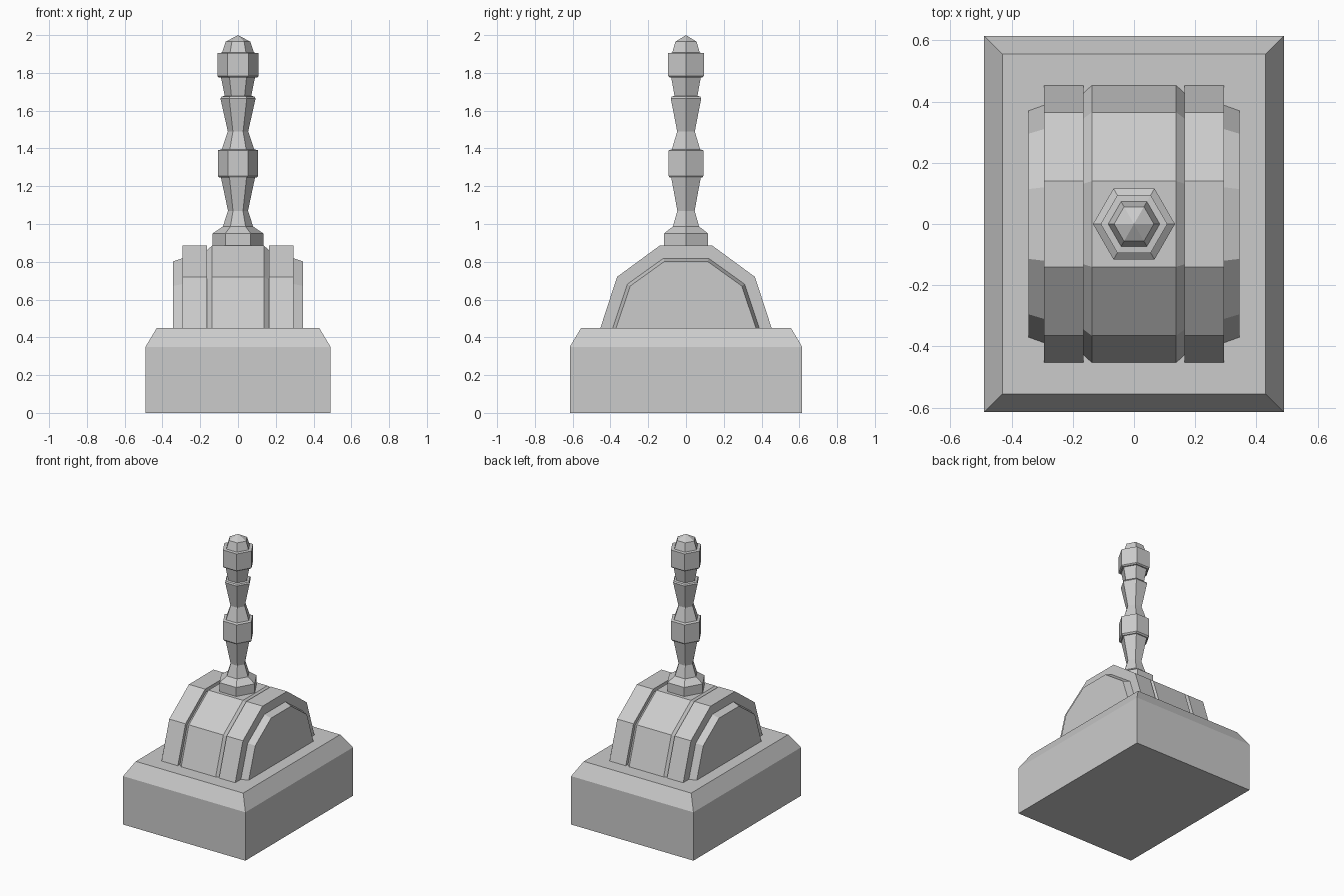
import bpy, bmesh
from math import cos, sin, pi

cube = bpy.data.objects.get("Cube")
if cube:
    bpy.data.objects.remove(cube, do_unlink=True)

grey = bpy.data.materials.new("plain_grey")
grey.use_nodes = True
colour = (0.6, 0.6, 0.6, 1)
grey.diffuse_color = colour
grey.node_tree.nodes["Principled BSDF"].inputs["Base Color"].default_value = colour


def loft(name, rings):
    """Join equal-length rings of points into a closed flat-faced solid."""
    bm = bmesh.new()
    loops = [[bm.verts.new(p) for p in ring] for ring in rings]
    n = len(loops[0])
    for a, b in zip(loops, loops[1:]):
        for i in range(n):
            j = (i + 1) % n
            bm.faces.new((a[i], a[j], b[j], b[i]))
    bm.faces.new(loops[0])
    bm.faces.new(loops[-1])
    bmesh.ops.remove_doubles(bm, verts=bm.verts, dist=1e-5)
    bmesh.ops.recalc_face_normals(bm, faces=bm.faces)
    mesh = bpy.data.meshes.new(name)
    bm.to_mesh(mesh)
    bm.free()
    mesh.materials.append(grey)
    obj = bpy.data.objects.new(name, mesh)
    bpy.context.collection.objects.link(obj)
    return obj


def rect(x, y, z):
    return [(-x, -y, z), (x, -y, z), (x, y, z), (-x, y, z)]


def arch(x, half):
    """Symmetric arch section at x from its (y, z) points on one side."""
    return [(x, -y, z) for y, z in half] + [(x, y, z) for y, z in reversed(half)]


# Plinth with a chamfered top
loft("plinth", [rect(0.49, 0.615, 0), rect(0.49, 0.615, 0.35), rect(0.43, 0.555, 0.45)])

# Arched housing: middle band with sloped edges, two outer bands, two end panels
full = [(0.453, 0.45), (0.365, 0.72), (0.14, 0.885)]
sunk = [(0.428, 0.45), (0.345, 0.703), (0.132, 0.86)]
panel_in = [(0.388, 0.45), (0.31, 0.682), (0.12, 0.818)]
panel_out = [(0.37, 0.45), (0.295, 0.672), (0.114, 0.802)]
loft("housing_middle", [arch(-0.165, sunk), arch(-0.138, full),
                        arch(0.138, full), arch(0.165, sunk)])
for side, s in (("left", 1), ("right", -1)):
    loft(side + "_housing_band", [arch(s * 0.165, full), arch(s * 0.295, full)])
    loft(side + "_end_panel", [arch(s * 0.295, panel_in), arch(s * 0.345, panel_out)])


# Six-sided turned handle
def hexagon(r, z):
    return [(r * cos(i * pi / 3), r * sin(i * pi / 3), z) for i in range(6)]


def turned(name, profile):
    loft(name, [hexagon(r, z) for r, z in profile])


turned("handle_foot", [(0.134, 0.885), (0.134, 0.95), (0.08, 0.987),
                       (0.053, 1.07), (0.09, 1.245)])
turned("lower_knob", [(0.098, 1.245), (0.107, 1.255), (0.107, 1.39), (0.088, 1.395)])
turned("handle_waist", [(0.088, 1.39), (0.054, 1.49), (0.093, 1.665),
                        (0.087, 1.675), (0.07, 1.678), (0.09, 1.775)])
turned("upper_knob", [(0.1, 1.775), (0.109, 1.783), (0.109, 1.905), (0.085, 1.907)])
turned("handle_cap", [(0.085, 1.905), (0.065, 1.965), (0, 2.0)])
